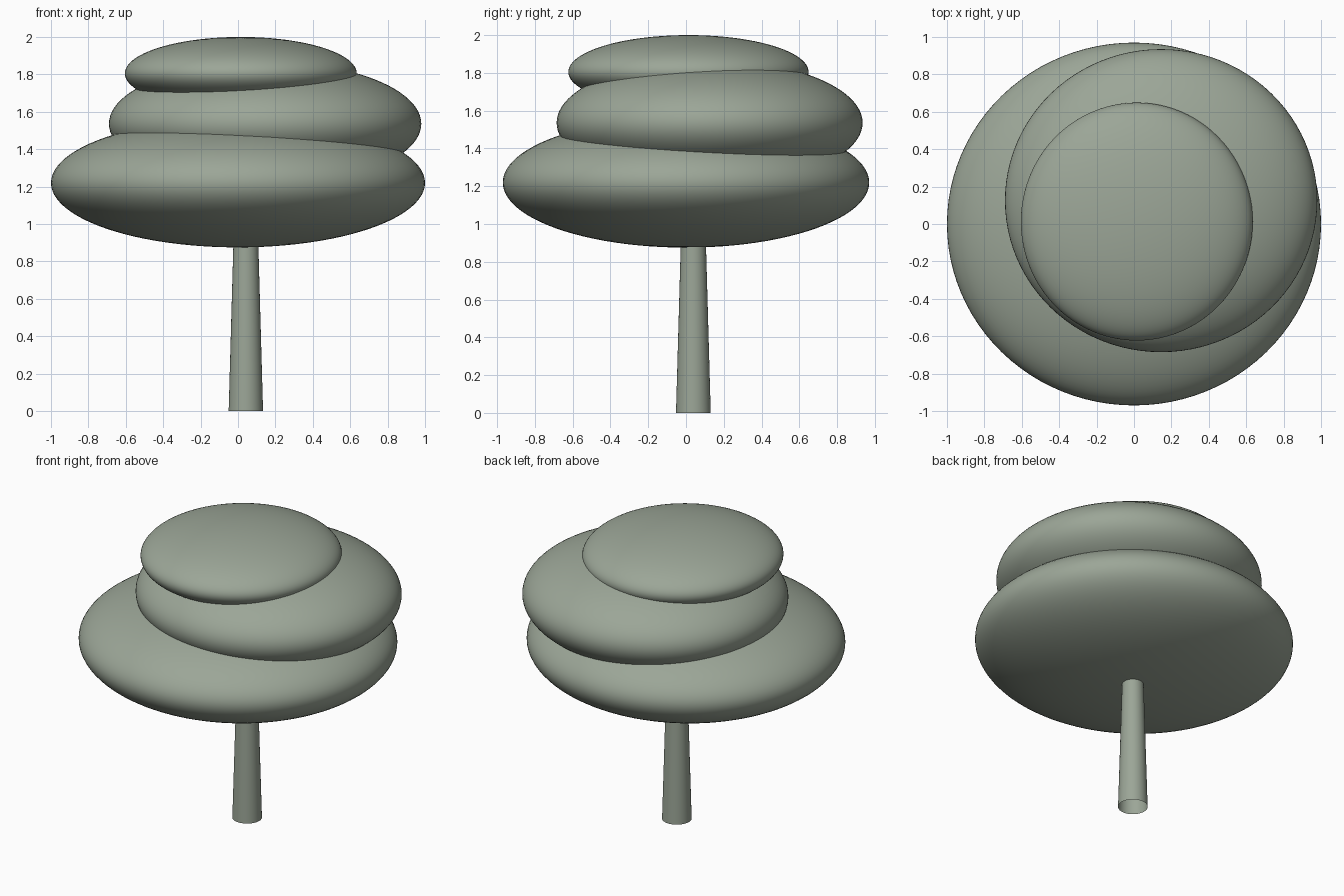
import bpy
import bmesh

default_cube = bpy.data.objects.get("Cube")
if default_cube:
    bpy.data.objects.remove(default_cube, do_unlink=True)

# One muted green for the whole tree
green = bpy.data.materials.new("grey_green")
green.use_nodes = True
colour = (0.33, 0.38, 0.31, 1.0)
green.diffuse_color = colour
green.node_tree.nodes["Principled BSDF"].inputs["Base Color"].default_value = colour


def smooth(obj, name):
    obj.name = name
    obj.data.materials.append(green)
    bpy.ops.object.shade_smooth_by_angle()


# Foliage: three flattened, offset ellipsoids
layers = {
    "lower_foliage": ((0, 0, 1.22), (1.0, 0.97, 0.345)),
    "middle_foliage": ((0.145, 0.125, 1.536), (0.835, 0.81, 0.333)),
    "top_foliage": ((0.015, 0.013, 1.805), (0.62, 0.636, 0.195)),
}
for name, (centre, radii) in layers.items():
    bpy.ops.mesh.primitive_uv_sphere_add(segments=96, ring_count=48, radius=1, location=centre)
    layer = bpy.context.object
    layer.scale = radii
    bpy.ops.object.transform_apply(location=False, rotation=False, scale=True)
    smooth(layer, name)

# Trunk: tapered tube, open at the foot, running up into the foliage
height = 1.2
bpy.ops.mesh.primitive_cone_add(vertices=48, radius1=0.092, radius2=0.058, depth=height,
                                end_fill_type='NOTHING', location=(0.042, 0.039, height / 2))
smooth(bpy.context.object, "trunk")
